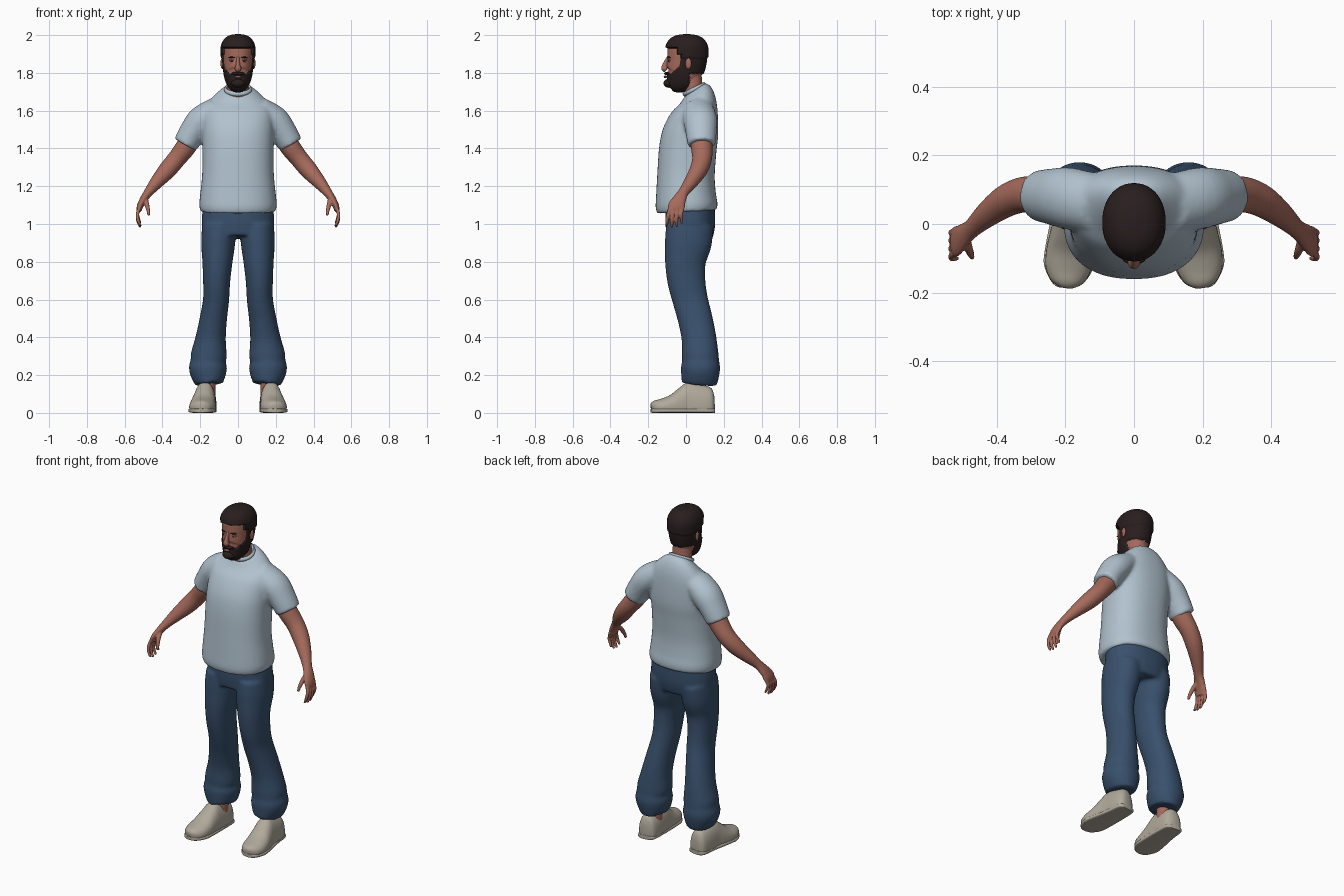
import bpy, bmesh, math
from mathutils import Vector

if "Cube" in bpy.data.objects:
    bpy.data.objects.remove(bpy.data.objects["Cube"], do_unlink=True)


def material(name, rgb):
    m = bpy.data.materials.new(name)
    m.use_nodes = True
    m.diffuse_color = (*rgb, 1)
    m.node_tree.nodes["Principled BSDF"].inputs["Base Color"].default_value = (*rgb, 1)
    return m


SKIN = material("skin", (0.38, 0.145, 0.105))
HAIR = material("dark hair", (0.022, 0.013, 0.013))
SHIRT = material("pale blue cotton", (0.44, 0.54, 0.62))
DENIM = material("denim", (0.04, 0.08, 0.15))
SHOE = material("off white canvas", (0.44, 0.40, 0.33))
EYE = material("eye grey", (0.32, 0.30, 0.29))
LIP = material("lip", (0.27, 0.09, 0.075))


def smooth_path(rows, steps):
    """Catmull-Rom interpolation through rows of numbers."""
    out = []
    for i in range(len(rows) - 1):
        p0, p1, p2, p3 = (rows[min(max(i + k, 0), len(rows) - 1)] for k in (-1, 0, 1, 2))
        for s in range(steps):
            t = s / steps
            out.append([b + 0.5 * t * (c - a + t * (2*a - 5*b + 4*c - d + t * (3*(b - c) + d - a)))
                        for a, b, c, d in zip(p0, p1, p2, p3)])
    return out + [list(rows[-1])]


def loft(bm, rows, side=1, ref=(0, 1, 0), power=2.0, steps=4, segs=32, floor=None):
    """Skin rings (x, y, z, radius a, radius b, tilt) along a path."""
    rows = smooth_path([tuple(r) + (0,) * (6 - len(r)) for r in rows], steps)
    rings = []
    for i, (x, y, z, ra, rb, tilt) in enumerate(rows):
        t = Vector(rows[min(i + 1, len(rows) - 1)][:3]) - Vector(rows[max(i - 1, 0)][:3])
        a = Vector(ref).cross(t).normalized()
        b = t.cross(a).normalized()
        ring = []
        for k in range(segs):
            c, s = math.cos(math.tau * k / segs), math.sin(math.tau * k / segs)
            u = math.copysign(abs(c) ** (2 / power), c) * ra
            v = math.copysign(abs(s) ** (2 / power), s) * rb
            p = Vector((x, y, z)) + a * u + b * v
            p.z += tilt * (p.y - y)
            if floor is not None:
                p.z = max(p.z, floor)
            ring.append(bm.verts.new((p.x * side, p.y, p.z)))
        rings.append(ring)
    for r, q in zip(rings, rings[1:]):
        for k in range(segs):
            n = (k + 1) % segs
            bm.faces.new((r[k], r[n], q[n], q[k]))
    bm.faces.new(rings[0])
    bm.faces.new(rings[-1])


def finish(name, bm, mats, voxel=0, mirror=False, rounds=4):
    bmesh.ops.recalc_face_normals(bm, faces=bm.faces)
    mesh = bpy.data.meshes.new(name)
    bm.to_mesh(mesh)
    bm.free()
    ob = bpy.data.objects.new(name, mesh)
    bpy.context.collection.objects.link(ob)
    for m in mats:
        mesh.materials.append(m)
    if mirror:
        ob.modifiers.new("mirror", "MIRROR").use_mirror_merge = False
    if voxel:
        r = ob.modifiers.new("fuse", "REMESH")
        r.mode, r.voxel_size, r.use_smooth_shade = "VOXEL", voxel, True
        s = ob.modifiers.new("soften", "SMOOTH")
        s.factor, s.iterations = 0.5, rounds
    bpy.ops.object.select_all(action="DESELECT")
    ob.select_set(True)
    bpy.context.view_layer.objects.active = ob
    bpy.ops.object.shade_smooth_by_angle(angle=math.radians(50))
    return ob


def ball(name, mat, center, size, mirror=False, turn=0):
    bm = bmesh.new()
    bmesh.ops.create_uvsphere(bm, u_segments=20, v_segments=12, radius=1)
    for v in bm.verts:
        x, y, z = (c * s for c, s in zip(v.co, size))
        c, s = math.cos(turn), math.sin(turn)
        v.co = Vector((x * c - y * s, x * s + y * c, z)) + Vector(center)
    return finish(name, bm, [mat], mirror=mirror)


# T-shirt: torso and sleeves fused into one cloth
bm = bmesh.new()
loft(bm, [(0, .005, 1.065, .198, .158), (0, .003, 1.10, .205, .164), (0, 0, 1.16, .2, .158),
          (0, 0, 1.26, .19, .152), (0, .01, 1.4, .188, .152), (0, .027, 1.5, .19, .146, .05),
          (0, .046, 1.61, .18, .12, .25), (0, .05, 1.672, .125, .09, .45),
          (0, .045, 1.71, .07, .055, .5)], power=2.3, segs=48)
for side in (1, -1):
    loft(bm, [(.11, .06, 1.61, .065, .085), (.19, .075, 1.55, .078, .09),
              (.24, .08, 1.485, .072, .082), (.279, .083, 1.42, .066, .074)], side)
finish("t_shirt", bm, [SHIRT], voxel=.01, rounds=5)

# Ribbed collar
bm = bmesh.new()
N = 40
rim = [[bm.verts.new(((.066 + .009 * math.cos(b)) * math.cos(a),
                      .043 + (.052 + .009 * math.cos(b)) * math.sin(a),
                      1.714 + .026 * math.sin(a) + .012 * math.sin(b)))
        for b in (math.tau * j / 8 for j in range(8))]
       for a in (math.tau * i / N for i in range(N))]
for i in range(N):
    for j in range(8):
        r, q, n = rim[i], rim[(i + 1) % N], (j + 1) % 8
        bm.faces.new((r[j], q[j], q[n], r[n]))
finish("collar", bm, [SHIRT])

# Jeans: hips and two flared legs fused
bm = bmesh.new()
loft(bm, [(0, .022, 1.1, .186, .13), (0, .023, 1.0, .192, .132), (0, .018, .93, .175, .122)], power=2.2)
for side in (1, -1):
    loft(bm, [(.1, .02, .99, .09, .125), (.105, .012, .9, .09, .124), (.109, -.003, .8, .08, .108),
              (.113, .002, .7, .072, .101), (.116, .022, .6, .069, .094), (.13, .048, .5, .072, .092),
              (.144, .068, .4, .08, .092), (.154, .075, .31, .095, .097), (.158, .077, .275, .093, .098),
              (.159, .077, .24, .101, .104), (.156, .074, .195, .092, .1),
              (.152, .07, .152, .073, .093)], side, power=2.1)
finish("jeans", bm, [DENIM], voxel=.01, rounds=5)

# Bare ankles
bm = bmesh.new()
loft(bm, [(.155, .065, .08, .035, .04), (.155, .065, .22, .035, .04)])
finish("ankles", bm, [SKIN], mirror=True)

# Slip-on shoes, toes turned slightly out
bm = bmesh.new()
loft(bm, [(.17, .15, .035, .025, .05), (.171, .135, .035, .048, .095), (.172, .09, .035, .058, .112),
          (.176, .01, .035, .06, .128), (.181, -.03, .035, .064, .1), (.187, -.08, .033, .069, .062),
          (.192, -.13, .03, .066, .045), (.196, -.168, .028, .047, .036),
          (.198, -.184, .026, .02, .022)], ref=(0, 0, 1), power=2.2, floor=0.005)
loft(bm, [(.17, .152, .012, .03, .012), (.171, .135, .012, .053, .012), (.174, .05, .012, .061, .012),
          (.187, -.08, .012, .073, .012), (.192, -.13, .012, .07, .012),
          (.197, -.172, .012, .045, .012), (.198, -.186, .012, .02, .01)],
     ref=(0, 0, 1), power=4, floor=0)
finish("shoes", bm, [SHOE], mirror=True)

# Arms, palms, fingers and thumbs fused
bm = bmesh.new()
loft(bm, [(.22, .08, 1.5, .058, .06), (.275, .083, 1.41, .054, .057), (.325, .085, 1.345, .049, .052),
          (.375, .066, 1.285, .047, .047), (.43, .026, 1.222, .036, .037),
          (.472, -.012, 1.17, .025, .028), (.5, -.035, 1.13, .02, .036),
          (.518, -.052, 1.095, .017, .043), (.524, -.058, 1.07, .013, .038)])
for i in range(4):
    y = -.088 + i * .022
    drop = (.0, -.008, -.004, .014)[i]
    loft(bm, [(.515, y + .008, 1.1, .01, .0105), (.531, y - .003, 1.06, .0095, .0105),
              (.53, y - .012 + i * .003, 1.025 + drop, .009, .0095),
              (.516, y - .012 + i * .004, .99 + drop, .006, .007)], segs=12)
loft(bm, [(.492, -.035, 1.14, .014, .014), (.483, -.07, 1.105, .013, .013),
          (.475, -.09, 1.07, .010, .010), (.472, -.098, 1.045, .007, .007)], segs=12)
finish("arms", bm, [SKIN], voxel=.004, mirror=True, rounds=4)

# Neck
bm = bmesh.new()
loft(bm, [(0, .045, 1.66, .066, .052), (0, .04, 1.71, .058, .05), (0, .03, 1.77, .056, .054),
          (0, .02, 1.83, .058, .06)])
finish("neck", bm, [SKIN])


# Head: hair and beard are thickened regions of the skull
def hairy(p):
    ax, y, z = abs(p.x), p.y, p.z
    hairline = 1.932 if y < -.045 else 1.895 if y < -.028 else 1.795
    if z > hairline:
        return True
    if y > .02:
        return False
    cheek = 1.85 if y > -.03 else 1.792 + max(0, y + .085) * .9
    if ax < .034 and y < -.06:
        cheek = 1.807 - ax * .3
    return z < cheek


bm = bmesh.new()
loft(bm, [(0, -.078, 1.724, .02, .022), (0, -.068, 1.733, .038, .04), (0, -.045, 1.755, .055, .066),
          (0, -.022, 1.785, .067, .087), (0, -.008, 1.82, .073, .097), (0, .001, 1.86, .077, .101),
          (0, .004, 1.90, .08, .103), (0, .004, 1.94, .079, .1), (0, .004, 1.97, .065, .083),
          (0, .004, 1.987, .042, .054), (0, .004, 1.993, .012, .016)], steps=8, segs=88, power=2.15)
bm.normal_update()
bmesh.ops.recalc_face_normals(bm, faces=bm.faces)
for f in bm.faces:
    f.material_index = int(hairy(f.calc_center_median()))
normals = {v: v.normal.copy() for v in bm.verts}
for v, n in normals.items():
    if all(f.material_index for f in v.link_faces):
        v.co += n * (.012 if v.co.z > 1.88 else .007)
finish("head", bm, [SKIN, HAIR])

# Facial features
bm = bmesh.new()
loft(bm, [(0, -.092, 1.885, .008, .008), (0, -.103, 1.86, .009, .012), (0, -.112, 1.835, .013, .016),
          (0, -.113, 1.822, .018, .017), (0, -.105, 1.812, .012, .012)], segs=20)
finish("nose", bm, [SKIN])
ball("eyes", EYE, (.032, -.087, 1.862), (.013, .007, .005), True, .28)
ball("irises", HAIR, (.032, -.0925, 1.862), (.005, .003, .0045), True, .28)
ball("eyelids", SKIN, (.032, -.087, 1.868), (.016, .009, .005), True, .28)
ball("brows", HAIR, (.033, -.09, 1.882), (.019, .007, .004), True, .3)
ball("ears", SKIN, (.083, .012, 1.85), (.009, .017, .029), True, -.25)
ball("moustache", HAIR, (.014, -.104, 1.797), (.021, .012, .008), True, .25)
ball("lips", LIP, (0, -.109, 1.779), (.02, .009, .007))
ball("chin_beard", HAIR, (0, -.09, 1.745), (.036, .029, .024))
